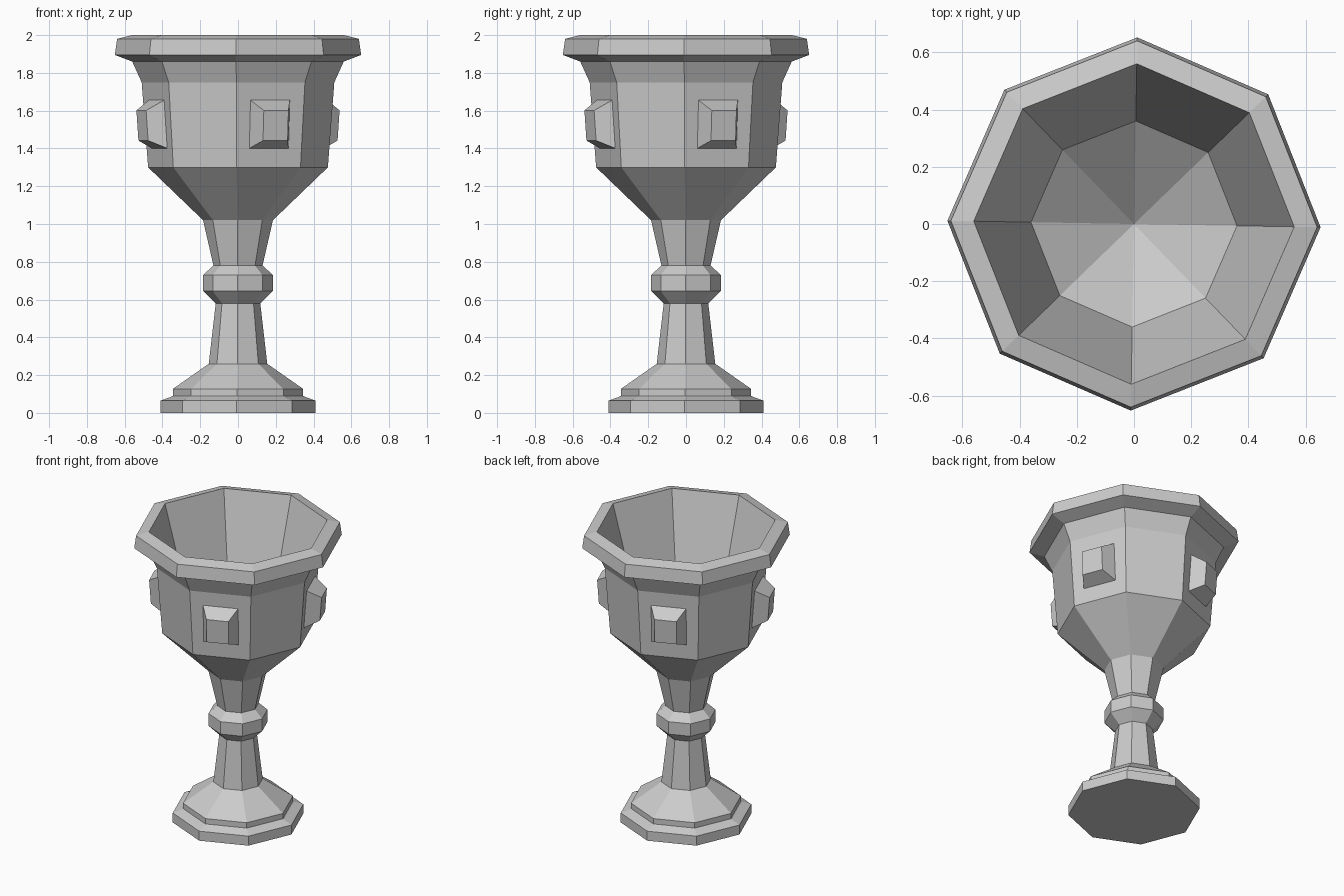
import bpy, bmesh
from math import cos, sin, pi, radians, atan2
from mathutils import Matrix, Vector

if "Cube" in bpy.data.objects:
    bpy.data.objects.remove(bpy.data.objects["Cube"])

SIDES = 8
TURN = radians(-1)


def finish(name, bm):
    bmesh.ops.recalc_face_normals(bm, faces=bm.faces)
    mesh = bpy.data.meshes.new(name)
    bm.to_mesh(mesh)
    bm.free()
    obj = bpy.data.objects.new(name, mesh)
    bpy.context.collection.objects.link(obj)
    return obj


def lathe(name, profile):
    """Eight-sided flat-faced turning; radius 0 at either end closes to a point."""
    bm = bmesh.new()
    rings = []
    for r, z in profile:
        if r == 0:
            rings.append([bm.verts.new((0, 0, z))] * SIDES)
        else:
            angles = [TURN + 2 * pi * i / SIDES for i in range(SIDES)]
            rings.append([bm.verts.new((r * cos(a), r * sin(a), z)) for a in angles])
    for low, high in zip(rings, rings[1:]):
        for i in range(SIDES):
            j = (i + 1) % SIDES
            corners = dict.fromkeys((low[i], low[j], high[j], high[i]))
            bm.faces.new(list(corners))
    if profile[0][0]:
        bm.faces.new(rings[0])
    return finish(name, bm)


def stud(name, angle):
    """Bevelled block sitting on a bowl panel."""
    bm = bmesh.new()
    loops = []
    for depth, w, h in ((-0.015, 0.112, 0.128), (0.0, 0.112, 0.128), (0.09, 0.07, 0.08)):
        loops.append([bm.verts.new((depth, sx * w, sz * h))
                      for sx, sz in ((-1, -1), (1, -1), (1, 1), (-1, 1))])
    for a, b in zip(loops, loops[1:]):
        for i in range(4):
            j = (i + 1) % 4
            bm.faces.new((a[i], a[j], b[j], b[i]))
    bm.faces.new(loops[0])
    bm.faces.new(loops[-1])
    obj = finish(name, bm)
    # Lean with the panel, which widens slightly towards the top
    lean = Matrix.Rotation(atan2(0.032, 0.45), 4, 'Y')
    obj.matrix_world = (Matrix.Rotation(angle, 4, 'Z')
                        @ Matrix.Translation(Vector((0.455, 0, 1.528))) @ lean)


# Whole cup: stepped foot, stem with knob, bowl, rim and hollow inside
lathe("goblet_body", [
    (0.41, 0), (0.41, 0.065), (0.355, 0.085), (0.345, 0.09), (0.345, 0.127),  # foot
    (0.155, 0.26), (0.118, 0.58),                                             # stem
    (0.185, 0.645), (0.185, 0.73), (0.13, 0.78), (0.185, 1.02),               # knob
    (0.476, 1.30), (0.51, 1.75), (0.56, 1.86),                                # bowl
    (0.652, 1.895), (0.64, 1.98), (0.56, 2.0),                                # rim
    (0.36, 1.30), (0, 1.02),                                                  # inside
])

# Four studs on alternate panels
for k in range(4):
    stud(f"bowl_stud_{k + 1}", TURN + radians(22.5 + 90 * k))
